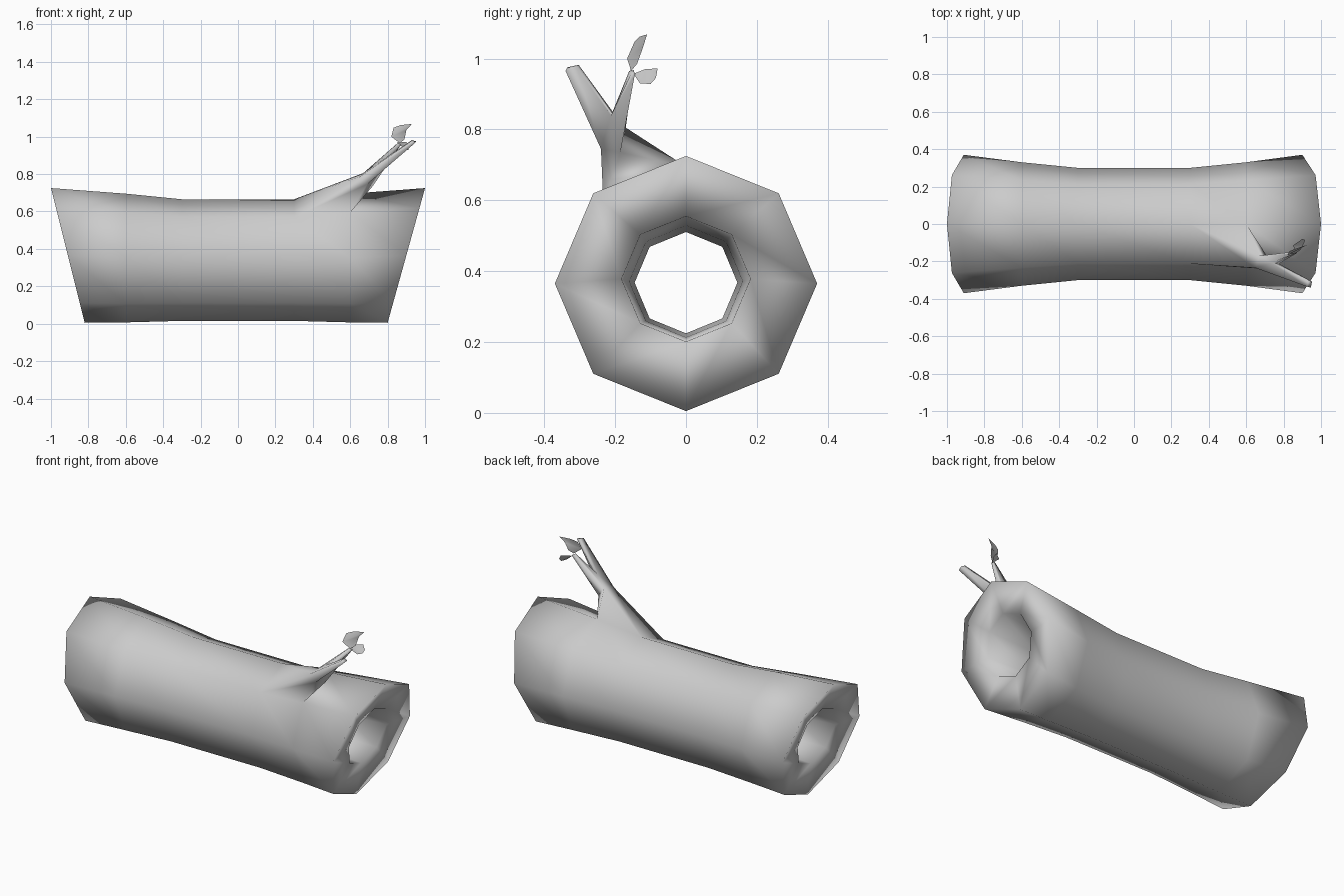
import bpy, bmesh, math
from mathutils import Vector

if "Cube" in bpy.data.objects:
    bpy.data.objects.remove(bpy.data.objects["Cube"])


def finish(bm, name):
    bmesh.ops.recalc_face_normals(bm, faces=bm.faces[:])
    mesh = bpy.data.meshes.new(name)
    bm.to_mesh(mesh)
    bm.free()
    for p in mesh.polygons:
        p.use_smooth = True
    ob = bpy.data.objects.new(name, mesh)
    bpy.context.collection.objects.link(ob)
    return ob


def bridge(bm, a, b):
    """Quads between two equal closed loops."""
    n = len(a)
    return [bm.faces.new((a[i], a[(i + 1) % n], b[(i + 1) % n], b[i])) for i in range(n)]


# Hollow octagonal log: rings run along the outside, then back through the bore
bm = bmesh.new()


def ring(x_top, x_bottom, ry, rz, cz):
    loop = []
    for j in range(8):
        a = j * math.pi / 4
        t = (1 - math.cos(a)) / 2
        x = x_top + (x_bottom - x_top) * t
        loop.append(bm.verts.new((x, -ry * math.sin(a), cz + rz * math.cos(a))))
    return loop


outer = [(-1, -.82, .37, .36, .365), (-.6, -.6, .33, .344, .351), (-.3, -.3, .30, .325, .34),
         (.3, .3, .30, .325, .34), (.6, .6, .33, .344, .351), (1, .80, .37, .36, .365)]
bore = [(.92, .83, .182, .177, .378), (.6, .6, .16, .158, .371), (.3, .3, .145, .143, .3675),
        (-.3, -.3, .145, .143, .3675), (-.6, -.6, .16, .158, .371), (-.92, -.84, .182, .177, .378)]
rings = [ring(*r) for r in outer + bore]
for i, r in enumerate(rings):
    bridge(bm, r, rings[(i + 1) % len(rings)])

# Branch stub grown out of one upper front face of the log
base = [rings[3][0], rings[3][1], rings[4][1], rings[4][0]]
patch = next(f for f in bm.faces if set(f.verts) == set(base))
bmesh.ops.delete(bm, geom=[patch], context='FACES_ONLY')


def verts(points):
    return [bm.verts.new(p) for p in points]


neck = verts([(.67, -.17, .805), (.65, -.235, .785), (.69, -.24, .745), (.72, -.185, .735)])
bridge(bm, base, neck)[0].normal_update()
back_top, front_top, front_low, back_low = neck

# Fork saddle, then the two tapering prongs
saddle_top, saddle_low = verts([(.735, -.207, .85), (.775, -.212, .838)])
bm.faces.new((back_top, front_top, saddle_top))
bm.faces.new((front_low, back_low, saddle_low))


def prong(root, tip):
    end = verts(tip)
    bridge(bm, root, end)
    bm.faces.new(end)


prong([front_top, front_low, saddle_low, saddle_top],
      [(.925, -.335, .975), (.945, -.34, .965), (.952, -.308, .975), (.93, -.303, .982)])
prong([back_top, saddle_top, saddle_low, back_low],
      [(.855, -.148, .967), (.855, -.16, .965), (.872, -.155, .957), (.872, -.144, .957)])
finish(bm, "hollow_log_with_branch")


# Two thin leaves at the end of the slim prong
def leaf(name, outline):
    lb = bmesh.new()
    lb.faces.new([lb.verts.new(p) for p in outline])
    bmesh.ops.triangulate(lb, faces=lb.faces[:])
    return finish(lb, name)


leaf("upper_leaf", [(.865, -.155, .965), (.82, -.166, 1.0), (.832, -.145, 1.048), (.87, -.13, 1.062),
                    (.93, -.11, 1.068), (.90, -.12, 1.035), (.89, -.138, .985)])
leaf("side_leaf", [(.865, -.148, .957), (.85, -.115, .97), (.90, -.08, .972),
                   (.915, -.085, .945), (.91, -.1, .928), (.895, -.13, .93)])
